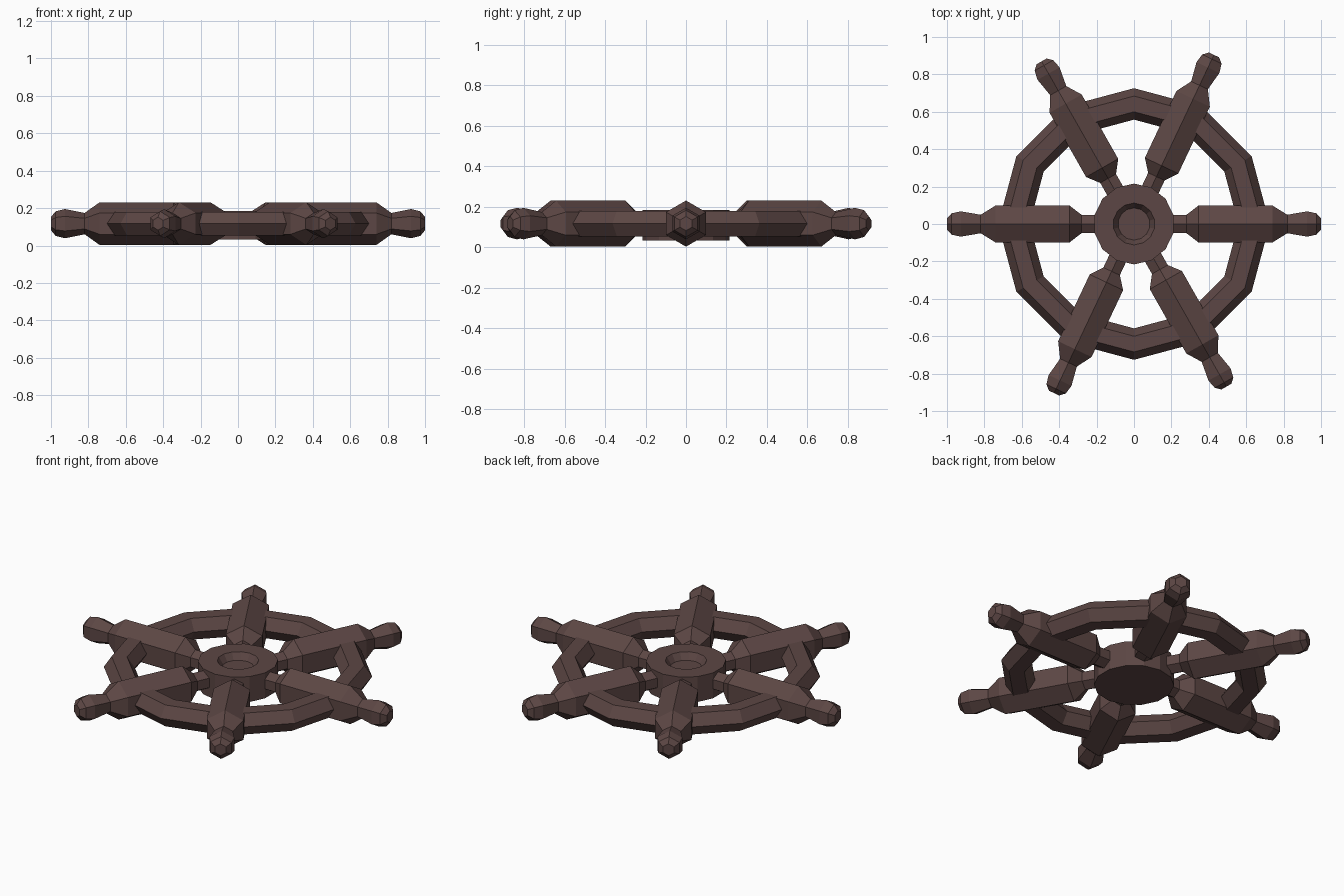
import bpy, bmesh, math
from mathutils import Matrix, Vector

if "Cube" in bpy.data.objects:
    bpy.data.objects.remove(bpy.data.objects["Cube"])

ZC = 0.117  # mid height of the wheel

wood = bpy.data.materials.new("dark brown wood")
wood.diffuse_color = (0.108, 0.062, 0.058, 1)
wood.use_nodes = True
wood.node_tree.nodes["Principled BSDF"].inputs["Base Color"].default_value = wood.diffuse_color


def lathe(name, profile, sides, start=0.0, closed=False, matrix=None):
    """Revolve (radius, height) points around z; closed joins last ring to first."""
    bm = bmesh.new()
    rings = []
    for r, h in profile:
        ring = []
        for i in range(sides):
            a = start + 2 * math.pi * i / sides
            ring.append(bm.verts.new((r * math.cos(a), r * math.sin(a), h)))
        rings.append(ring)
    n = len(rings)
    for k in range(n if closed else n - 1):
        lo, hi = rings[k], rings[(k + 1) % n]
        for i in range(sides):
            j = (i + 1) % sides
            bm.faces.new((lo[i], lo[j], hi[j], hi[i]))
    if not closed:
        bm.faces.new(rings[0][::-1])
        bm.faces.new(rings[-1])
    bmesh.ops.recalc_face_normals(bm, faces=bm.faces)
    if matrix:
        bm.transform(matrix)
    me = bpy.data.meshes.new(name)
    bm.to_mesh(me)
    bm.free()
    me.materials.append(wood)
    ob = bpy.data.objects.new(name, me)
    bpy.context.collection.objects.link(ob)
    return ob


# rim: twelve-sided ring with a hexagonal section
section = [(0.642 + 0.084 * math.cos(math.radians(a)),
            ZC + 0.073 * math.sin(math.radians(a))) for a in range(0, 360, 60)]
lathe("rim", section, 12, closed=True)

# hub: drum with a bevelled dish in its top
hub = [(0.216, 0.033), (0.216, 0.184), (0.112, 0.184), (0.086, 0.145)]
lathe("hub", hub, 14, start=math.pi / 2)

# spokes: six turned hexagonal bars ending in handles
spoke = [(0.056, 0.15), (0.056, 0.28), (0.114, 0.345), (0.114, 0.74),
         (0.057, 0.82), (0.078, 0.925), (0.066, 0.975), (0.035, 1.0)]
for n, deg in enumerate((0, 64.7, 119.6, 180, 244.7, 299.6)):
    m = (Matrix.Translation(Vector((0, 0, ZC)))
         @ Matrix.Rotation(math.radians(deg), 4, 'Z')
         @ Matrix.Rotation(math.pi / 2, 4, 'Y'))
    lathe(f"spoke_{n + 1}", spoke, 6, matrix=m)
